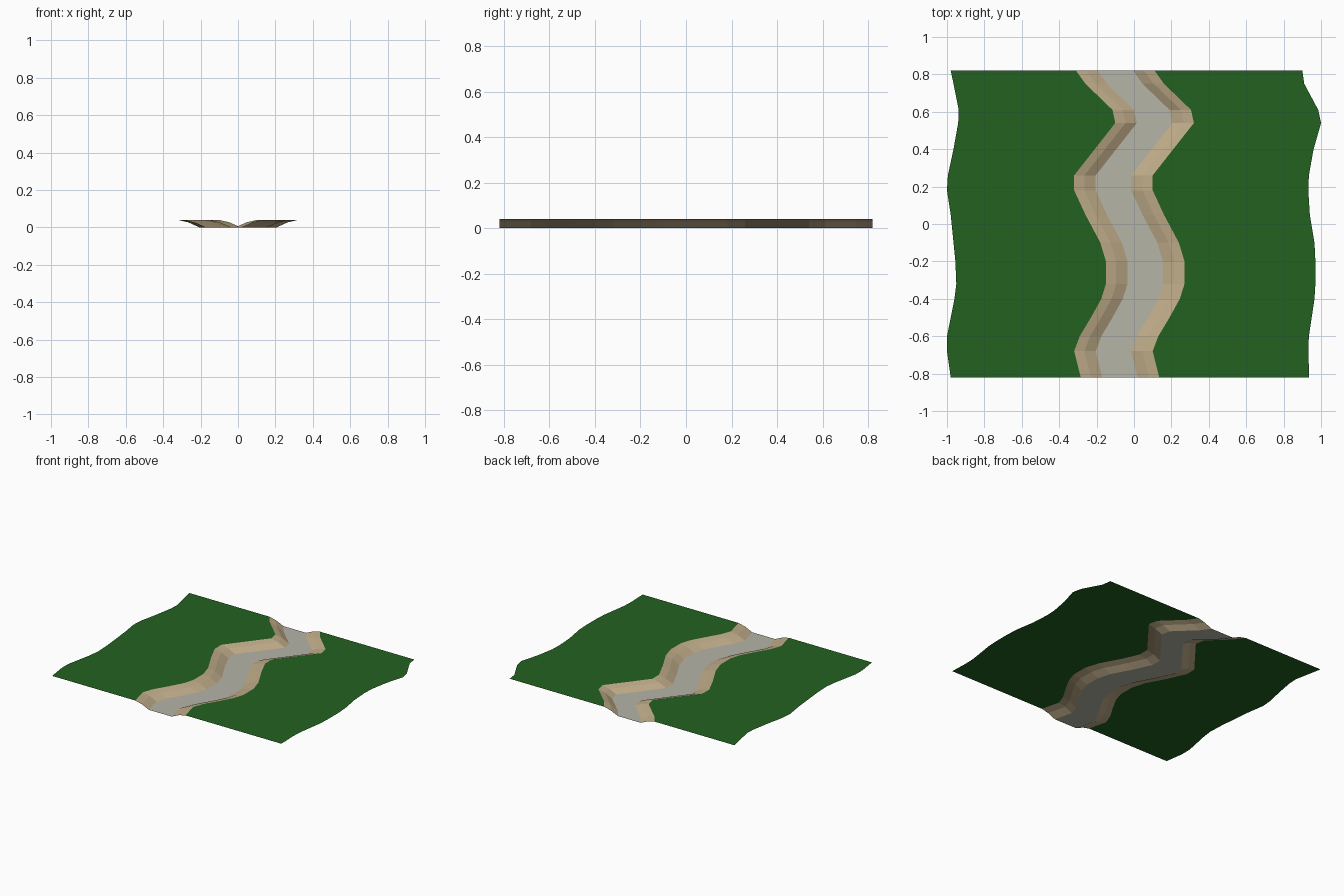
import bpy

if "Cube" in bpy.data.objects:
    bpy.data.objects.remove(bpy.data.objects["Cube"])

# Rows along the stream: y, channel centre x, left and right ground edge x
ROWS = [
    (-0.82, -0.075, -0.98, 0.937), (-0.68, -0.11, -1.00, 0.932),
    (-0.60, -0.08, -1.00, 0.935), (-0.50, -0.02, -0.98, 0.95),
    (-0.40, 0.035, -0.96, 0.965), (-0.32, 0.06, -0.95, 0.97),
    (-0.20, 0.06, -0.955, 0.97), (-0.10, 0.03, -0.965, 0.965),
    (0.05, -0.05, -0.98, 0.94), (0.18, -0.11, -1.00, 0.932),
    (0.26, -0.11, -0.995, 0.935), (0.40, 0.0, -0.965, 0.96),
    (0.54, 0.11, -0.94, 1.00), (0.61, 0.095, -0.937, 0.985),
    (0.75, -0.05, -0.965, 0.91), (0.82, -0.10, -0.98, 0.90),
]
TOP = 0.04
FLOOR, MID, RIM = (0.095, 0.0), (0.155, 0.027), (0.21, TOP)


def material(name, color):
    m = bpy.data.materials.new(name)
    m.diffuse_color = (*color, 1)
    m.use_nodes = True
    m.node_tree.nodes["Principled BSDF"].inputs["Base Color"].default_value = m.diffuse_color
    return m


def strip(name, sections, mat):
    """Skin a flat-shaded sheet through one cross-section per row."""
    n = len(sections[0])
    verts = [p for s in sections for p in s]
    faces = [(r * n + i, r * n + i + 1, (r + 1) * n + i + 1, (r + 1) * n + i)
             for r in range(len(sections) - 1) for i in range(n - 1)]
    me = bpy.data.meshes.new(name)
    me.from_pydata(verts, [], faces)
    me.materials.append(mat)
    ob = bpy.data.objects.new(name, me)
    bpy.context.collection.objects.link(ob)


grass = material("grass", (0.017, 0.12, 0.014))
sand = material("sand", (0.52, 0.41, 0.25))
stone = material("stone", (0.46, 0.46, 0.39))

# Channel floor
strip("stream_bed", [[(c - FLOOR[0], y, 0), (c + FLOOR[0], y, 0)]
                     for y, c, l, r in ROWS], stone)

# Sloping banks and flat grass on each side, listed in increasing x
for side, label in ((-1, "left"), (1, "right")):
    prof = [FLOOR, MID, RIM][::side]
    strip(label + "_bank", [[(c + side * d, y, z) for d, z in prof]
                            for y, c, l, r in ROWS], sand)
    strip(label + "_grass", [[(x, y, TOP) for x in sorted(
        (c + side * RIM[0], l if side < 0 else r))]
        for y, c, l, r in ROWS], grass)
